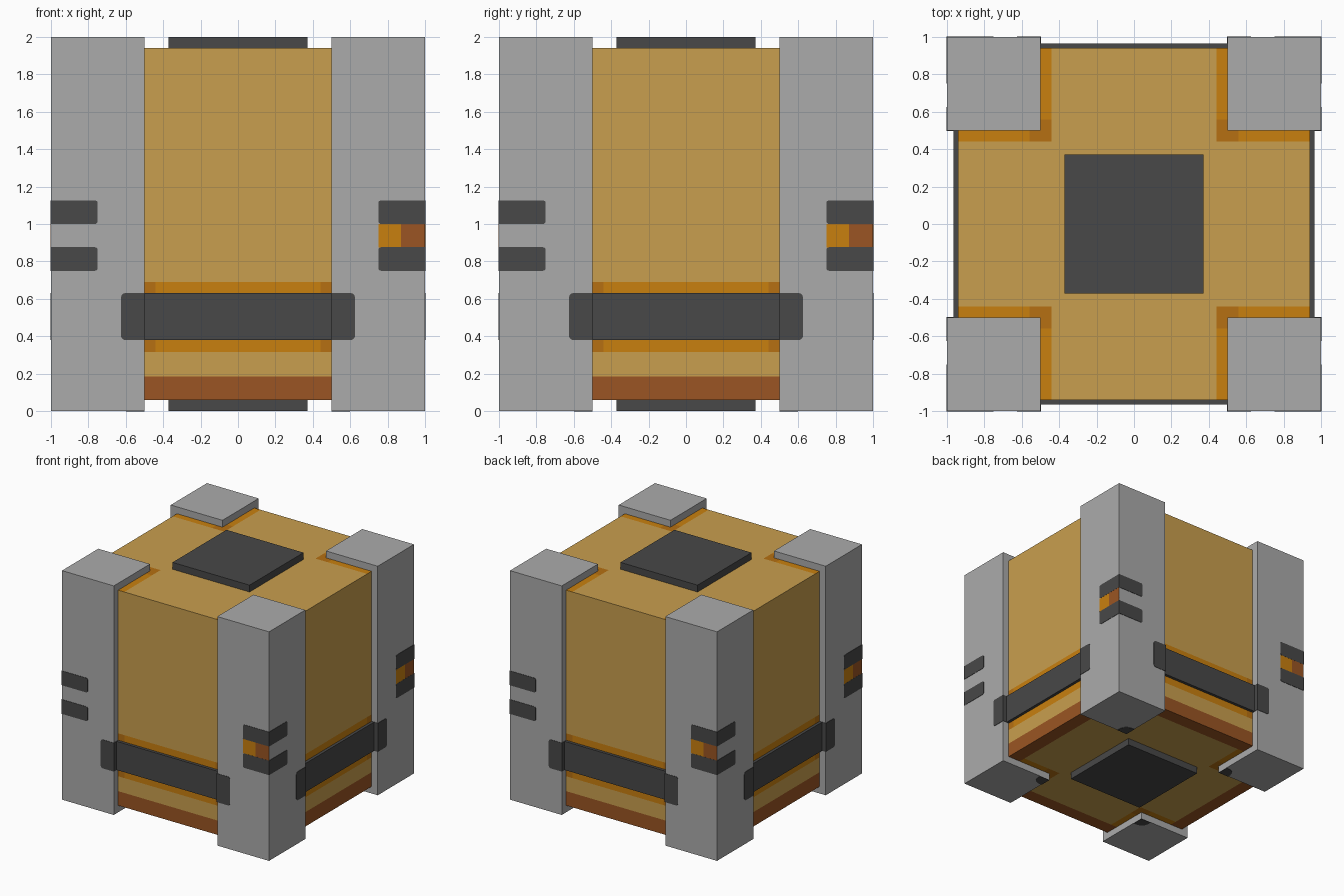
import bpy, bmesh, math
from mathutils import Matrix, Vector

if "Cube" in bpy.data.objects:
    bpy.data.objects.remove(bpy.data.objects["Cube"])


def material(name, code):
    srgb = [int(code[i:i + 2], 16) / 255 for i in (0, 2, 4)]
    col = [((c + 0.055) / 1.055) ** 2.4 for c in srgb] + [1]
    mat = bpy.data.materials.new(name)
    mat.use_nodes = True
    mat.diffuse_color = col
    mat.node_tree.nodes["Principled BSDF"].inputs["Base Color"].default_value = col
    return mat


grey = material("grey metal", "ababab")
dark = material("dark metal", "484848")
tan = material("tan panel", "c99f4e")
orange = material("orange trim", "c9800f")
deep = material("deep orange trim", "b67012")
brown = material("brown base", "9b5523")


def box_mesh(lo, hi):
    lo, hi = Vector(lo), Vector(hi)
    bm = bmesh.new()
    bmesh.ops.create_cube(bm, size=1)
    for v in bm.verts:
        v.co = (lo + hi) / 2 + Vector(a * b for a, b in zip(v.co, hi - lo))
    return bm


def finish(name, bm, mats):
    mesh = bpy.data.meshes.new(name)
    bm.to_mesh(mesh)
    bm.free()
    for m in mats:
        mesh.materials.append(m)
    obj = bpy.data.objects.new(name, mesh)
    bpy.context.collection.objects.link(obj)
    return obj


def box(name, lo, hi, mat, turn=0, axis=1, rounded=None, radius=0.02):
    """Box turned about z; edges along an axis that pass the test are rounded."""
    bm = box_mesh(lo, hi)
    if rounded:
        edges = []
        for e in bm.edges:
            a, b = (v.co for v in e.verts)
            d = [abs(c) for c in a - b]
            if d[axis] > 1e-6 and sum(d) - d[axis] < 1e-6 and rounded((a + b) / 2):
                edges.append(e)
        bmesh.ops.bevel(bm, geom=edges, offset=radius, segments=3,
                        profile=0.5, affect='EDGES')
    bm.transform(Matrix.Rotation(turn * math.pi / 2, 4, 'Z'))
    return finish(name, bm, [mat])


# Crate body, cut along its painted borders
BODY, LOW, HIGH = 0.94, 0.06, 1.94
bm = box_mesh((-BODY, -BODY, LOW), (BODY, BODY, HIGH))
cuts = [(axis, s * p) for axis in (0, 1) for s in (-1, 1) for p in (0.44, 0.5, 0.56, 0.82)]
cuts += [(2, z) for z in (0.185, 0.315, 0.38, 0.63, 0.69)]
for axis, p in cuts:
    n = Vector((0, 0, 0))
    n[axis] = 1
    bmesh.ops.bisect_plane(bm, geom=bm.verts[:] + bm.edges[:] + bm.faces[:],
                           plane_co=n * p, plane_no=n)
for f in bm.faces:
    c = f.calc_center_median()
    near, far = sorted((abs(c.x), abs(c.y)))
    f.material_index = 0
    if abs(f.normal.z) > 0.5:
        if c.z < 1 and far > 0.82:
            f.material_index = 3
        elif near > 0.44:
            f.material_index = 2 if far < 0.56 else 1
    elif c.z < 0.185:
        f.material_index = 3
    elif 0.315 < c.z < 0.69:
        f.material_index = 2 if near > 0.44 else 1
finish("crate_body", bm, [tan, orange, deep, brown])

# Plates on the top and bottom
P = 0.372
box("top_plate", (-P, -P, HIGH), (P, P, 2), dark)
box("bottom_plate", (-P, -P, 0), (P, P, LOW), dark)

# Everything that repeats around the four sides
T = 0.003
F = -1 - T
for turn, side in enumerate(("front", "left", "back", "right")):
    box(side + "_corner_post", (0.5, -1, 0), (1, -0.5, 2), grey, turn)
    box(side + "_post_foot_pad", (0.5, -0.6, -T), (0.6, -0.5, 0.001), dark, turn, 2,
        lambda m: m.x > 0.55 and m.y < -0.55, 0.07)
    box(side + "_strap", (-0.5, -0.965, 0.38), (0.5, -BODY, 0.63), dark, turn)

    # Strap ends folded onto the posts, and bars beside the corners
    for s, label in ((-1, "_near"), (1, "_far")):
        def span(a, b):
            return sorted((s * a, s * b))
        a, b = span(0.5 - T, 0.625)
        box(side + label + "_strap_tab", (a, F, 0.38), (b, -0.999, 0.63), dark, turn, 1,
            lambda m: abs(m.x) > 0.56)
        a, b = span(0.5 - T, 0.501)
        box(side + label + "_strap_fold", (a, -1, 0.38), (b, -0.96, 0.63), dark, turn)
        a, b = span(0.75, 1 + T)
        for z, level in ((0.75, "_lower"), (1.0, "_upper")):
            box(side + label + level + "_bar", (a, F, z), (b, -0.999, z + 0.126), dark,
                turn, 1, lambda m: abs(m.x) < 0.9, 0.015)

    # Two-tone marker between the bars
    box(side + "_orange_marker", (0.75, F + 0.001, 0.875), (0.872, -0.999, 1), orange, turn)
    box(side + "_brown_marker", (0.872, F + 0.001, 0.875), (1, -0.999, 1), brown, turn)
